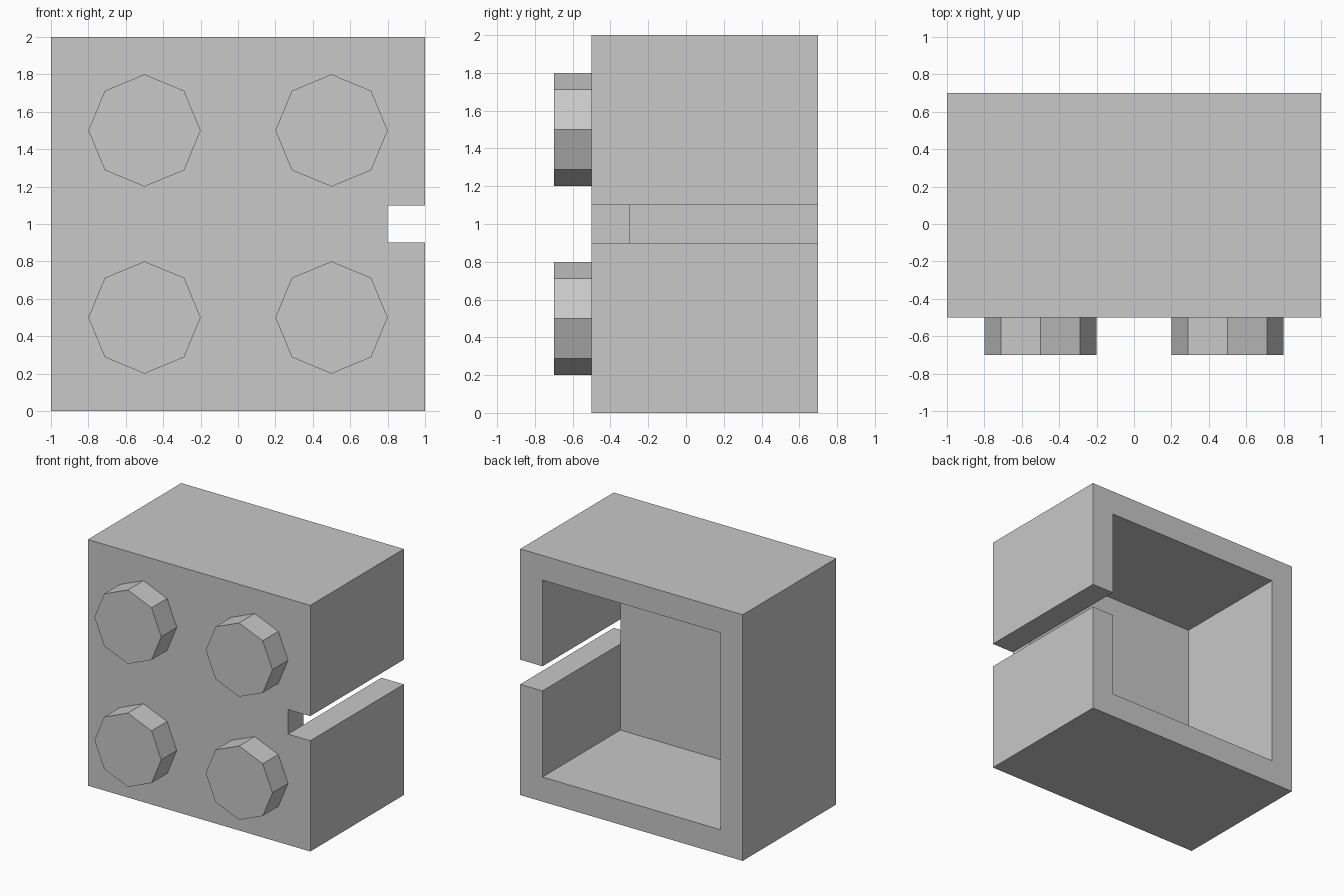
import bpy
import math

default_cube = bpy.data.objects.get("Cube")
if default_cube:
    bpy.data.objects.remove(default_cube, do_unlink=True)

WALL = 0.2
FRONT, BACK = -0.5, 0.7

# Single plain grey
grey = bpy.data.materials.new("plain grey")
grey.use_nodes = True
colour = (0.58, 0.58, 0.58, 1)
grey.diffuse_color = colour
grey.node_tree.nodes["Principled BSDF"].inputs["Base Color"].default_value = colour


def box(name, low, high):
    """Axis-aligned box between two corners."""
    bpy.ops.mesh.primitive_cube_add(size=1)
    obj = bpy.context.object
    obj.name = name
    for v in obj.data.vertices:
        v.co = [h if c > 0 else l for c, l, h in zip(v.co, low, high)]
    obj.data.materials.append(grey)
    return obj


def cut(target, cutter):
    """Subtract the cutter from the target, then discard it."""
    mod = target.modifiers.new("cut", 'BOOLEAN')
    mod.operation = 'DIFFERENCE'
    mod.solver = 'EXACT'
    mod.object = cutter
    bpy.context.view_layer.objects.active = target
    bpy.ops.object.modifier_apply(modifier=mod.name)
    bpy.data.objects.remove(cutter, do_unlink=True)


# Block, hollow and open at the back
body = box("block_body", (-1, FRONT, 0), (1, BACK, 2))
cut(body, box("cavity_cutter", (WALL - 1, FRONT + WALL, WALL),
              (1 - WALL, BACK + WALL, 2 - WALL)))

# Slot through the left wall, running front to back
cut(body, box("slot_cutter", (1 - WALL, FRONT - WALL, 0.9),
              (1 + WALL, BACK + WALL, 1.1)))

# Four octagonal studs on the front, each with a corner pointing up
SINK = 0.02
for side, x in (("right", -0.5), ("left", 0.5)):
    for level, z in (("lower", 0.5), ("upper", 1.5)):
        bpy.ops.mesh.primitive_cylinder_add(
            vertices=8, radius=0.3, depth=WALL + SINK,
            location=(x, FRONT - (WALL - SINK) / 2, z),
            rotation=(math.pi / 2, 0, 0))
        stud = bpy.context.object
        stud.name = f"{level}_{side}_stud"
        stud.data.materials.append(grey)
